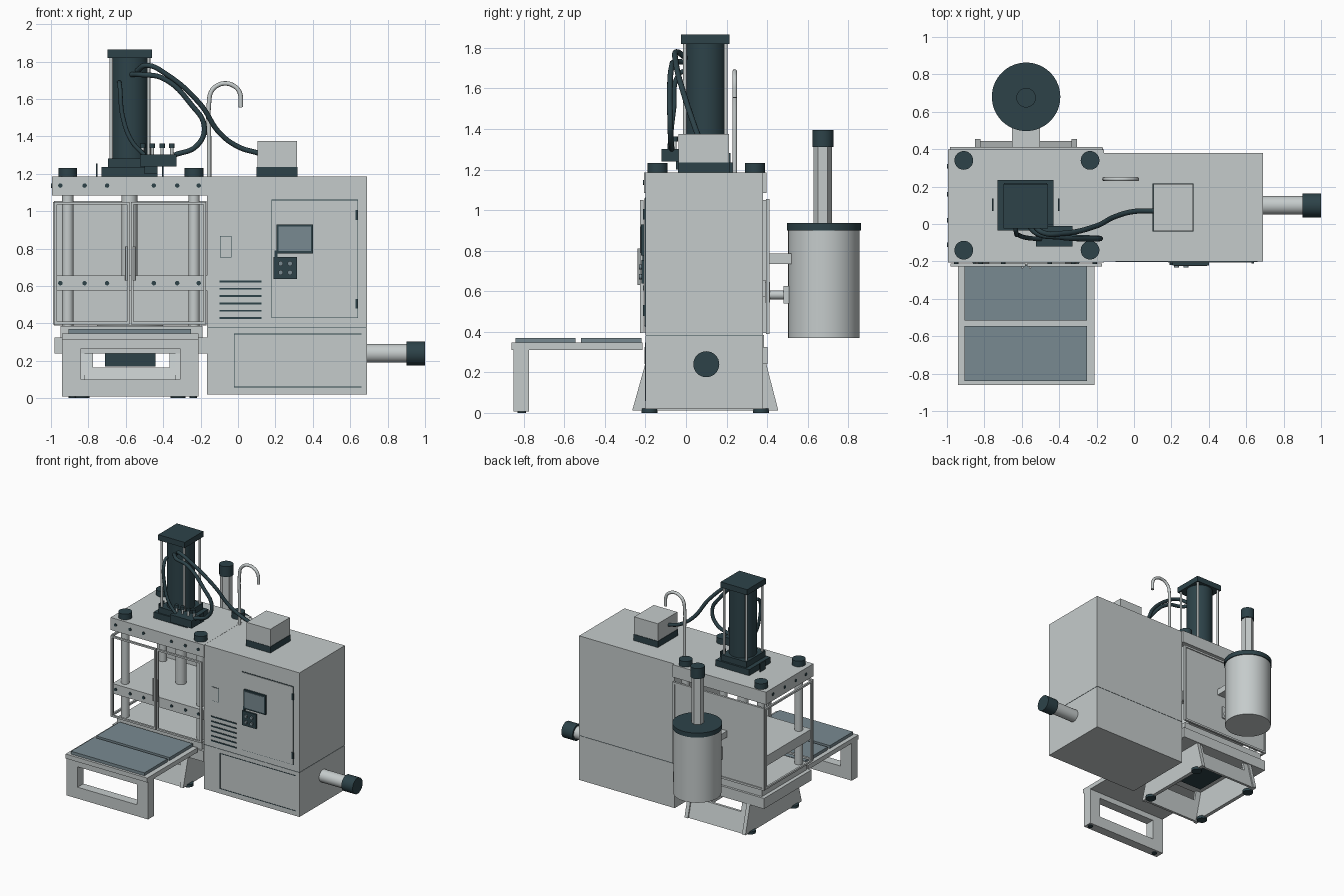
import bpy, bmesh, math
from mathutils import Vector


def mat(name, rgb):
    m = bpy.data.materials.new(name)
    m.diffuse_color = (*rgb, 1)
    return m


LIGHT = mat("light grey paint", (0.56, 0.60, 0.60))
DARK = mat("dark slate", (0.026, 0.055, 0.066))
BLUE = mat("blue grey plate", (0.19, 0.255, 0.285))


def finish(name, bm, m):
    bmesh.ops.recalc_face_normals(bm, faces=bm.faces)
    me = bpy.data.meshes.new(name)
    bm.to_mesh(me)
    bm.free()
    me.materials.append(m)
    ob = bpy.data.objects.new(name, me)
    bpy.context.collection.objects.link(ob)
    return ob


def add_box(bm, x0, x1, y0, y1, z0, z1):
    vs = bmesh.ops.create_cube(bm, size=1)["verts"]
    for v in vs:
        v.co = ((x0 + x1) / 2 + v.co.x * (x1 - x0), (y0 + y1) / 2 + v.co.y * (y1 - y0),
                (z0 + z1) / 2 + v.co.z * (z1 - z0))


def boxes(name, m, *bs):
    bm = bmesh.new()
    for b in bs:
        add_box(bm, *b)
    return finish(name, bm, m)


def rod(name, m, a, b, r, n=32):
    """Cylinder from point a to point b."""
    a, b = Vector(a), Vector(b)
    bm = bmesh.new()
    bmesh.ops.create_cone(bm, cap_ends=True, segments=n, radius1=r, radius2=r, depth=(b - a).length)
    q = (b - a).to_track_quat('Z', 'Y')
    for v in bm.verts:
        v.co = q @ v.co + (a + b) / 2
    for f in bm.faces:
        f.smooth = len(f.verts) == 4 and n > 8
    ob = finish(name, bm, m)
    if n > 8:
        for e in ob.data.edges:
            fs = [p for p in (ob.data.vertices[e.vertices[0]].co - ob.data.vertices[e.vertices[1]].co,)]
            e.use_edge_sharp = abs(fs[0].normalized().dot((b - a).normalized())) < 0.5
    return ob


def tube(name, m, pts, r):
    """Smooth bent pipe through points."""
    cu = bpy.data.curves.new(name, 'CURVE')
    cu.dimensions = '3D'
    cu.bevel_depth, cu.bevel_resolution, cu.resolution_u = r, 3, 8
    cu.use_fill_caps = True
    s = cu.splines.new('BEZIER')
    s.bezier_points.add(len(pts) - 1)
    for p, c in zip(s.bezier_points, pts):
        p.co = c
        p.handle_left_type = p.handle_right_type = 'AUTO'
    cu.materials.append(m)
    ob = bpy.data.objects.new(name, cu)
    bpy.context.collection.objects.link(ob)


def frame_y(name, m, x0, x1, z0, z1, y0, y1, w):
    """Rectangular frame facing the front."""
    return boxes(name, m, (x0, x0 + w, y0, y1, z0, z1), (x1 - w, x1, y0, y1, z0, z1),
                 (x0 + w, x1 - w, y0, y1, z0, z0 + w), (x0 + w, x1 - w, y0, y1, z1 - w, z1))


def prism_x(name, m, x0, x1, yz):
    """Side profile extruded along x."""
    bm = bmesh.new()
    f = bm.faces.new([bm.verts.new((x0, y, z)) for y, z in yz])
    g = bmesh.ops.extrude_face_region(bm, geom=[f])["geom"]
    for v in g:
        if isinstance(v, bmesh.types.BMVert):
            v.co.x = x1
    return finish(name, bm, m)


# Cabinet body, seams and front details
boxes("cabinet_upper", LIGHT, (-0.165, 0.69, -0.2, 0.38, 0.382, 1.185))
boxes("cabinet_lower", LIGHT, (-0.165, 0.69, -0.2, 0.38, 0.02, 0.378))
boxes("cabinet_seam", DARK, (-0.163, 0.688, -0.198, 0.378, 0.377, 0.383))
boxes("cabinet_door", LIGHT, (0.182, 0.638, -0.207, -0.2, 0.432, 1.058))
frame_y("door_gap", DARK, 0.178, 0.642, 0.428, 1.062, -0.203, -0.199, 0.005)
boxes("door_hinges", DARK, *[(0.627, 0.641, -0.212, -0.2, z - 0.026, z + 0.026) for z in (0.98, 0.505)])
boxes("screen_housing", DARK, (0.205, 0.4, -0.222, -0.205, 0.775, 0.93))
boxes("screen", BLUE, (0.216, 0.389, -0.225, -0.22, 0.788, 0.918))
boxes("button_panel", DARK, (0.19, 0.315, -0.22, -0.205, 0.638, 0.755), (0.195, 0.21, -0.215, -0.205, 0.755, 0.79))
for x in (0.228, 0.278):
    for z in (0.672, 0.72):
        rod("button", BLUE, (x, -0.218, z), (x, -0.232, z), 0.013, 16)
boxes("vent_slots", DARK, *[(-0.1, 0.125, -0.204, -0.199, 0.424 + i * 0.039, 0.434 + i * 0.039) for i in range(6)])
frame_y("latch_outline", DARK, -0.096, -0.034, 0.753, 0.867, -0.202, -0.199, 0.003)
boxes("latch_plate", LIGHT, (-0.093, -0.037, -0.204, -0.199, 0.756, 0.864))
boxes("lower_panel_lines", DARK, (-0.02, 0.66, -0.202, -0.199, 0.342, 0.347),
      (-0.02, 0.66, -0.202, -0.199, 0.058, 0.063), (-0.022, -0.018, -0.202, -0.199, 0.058, 0.347))

# Side motor
rod("motor_shaft_housing", LIGHT, (0.68, 0.1, 0.24), (0.905, 0.1, 0.24), 0.05)
rod("motor_end", DARK, (0.9, 0.1, 0.24), (1.0, 0.1, 0.24), 0.064)

# Press platens, columns, caps and bolts
boxes("top_platen", LIGHT, (-0.995, -0.16, -0.207, 0.398, 1.085, 1.186))
boxes("middle_platen", LIGHT, (-0.98, -0.166, -0.205, 0.393, 0.575, 0.655))
boxes("bottom_platen", LIGHT, (-0.98, -0.167, -0.205, 0.403, 0.24, 0.325))
boxes("bolster_plate", LIGHT, (-0.95, -0.19, -0.19, 0.385, 0.325, 0.385))
rod("ram", LIGHT, (-0.58, 0.1, 0.655), (-0.58, 0.1, 1.09), 0.042)
for x in (-0.91, -0.235):
    for y in (-0.14, 0.34):
        rod("column", LIGHT, (x, y, 0.38), (x, y, 1.09), 0.03)
        rod("column_cap", DARK, (x, y, 1.185), (x, y, 1.232), 0.05)
for x in (-0.95, -0.82, -0.7, -0.45, -0.325, -0.21):
    for y, z in ((-0.207, 1.137), (-0.205, 0.615)):
        rod("front_bolt", DARK, (x, y + 0.004, z), (x, y - 0.006, z), 0.012, 12)
for y in (-0.11, 0.02, 0.16, 0.31):
    rod("side_bolt", DARK, (-0.99, y, 1.137), (-1.0, y, 1.137), 0.012, 12)

# Guard doors, rear panel and side guard frame
for x0, x1, h in ((-0.982, -0.579, -0.597), (-0.573, -0.17, -0.555)):
    frame_y("guard_door", LIGHT, x0, x1, 0.395, 1.05, -0.226, -0.21, 0.014)
    rod("door_handle", LIGHT, (h, -0.232, 0.63), (h, -0.232, 0.81), 0.006, 12)
boxes("rear_panel", LIGHT, (-0.982, -0.17, 0.398, 0.404, 0.395, 1.05))
frame_y("rear_panel_frame", LIGHT, -0.985, -0.168, 0.39, 1.055, 0.395, 0.412, 0.016)
boxes("side_guard", LIGHT, (-0.99, -0.975, -0.205, -0.19, 0.395, 1.05), (-0.99, -0.975, 0.38, 0.395, 0.395, 1.05),
      (-0.99, -0.975, -0.19, 0.38, 0.395, 0.41), (-0.99, -0.975, -0.19, 0.38, 1.035, 1.05))

# Flared base with open middle, sump block and feet
for x in (-0.85, -0.335):
    prism_x("base_side", LIGHT, x, x + 0.03, [(-0.265, 0.012), (0.455, 0.012), (0.395, 0.245), (-0.2, 0.245)])
for y0, y1, t in ((-0.255, -0.215, 0.02), (0.445, 0.405, -0.02)):
    prism_x("base_end", LIGHT, -0.83, -0.325, [(y0, 0.012), (y0 + t, 0.012), (y1 + t, 0.165), (y1, 0.165)])
    for xa, xb in ((-0.83, -0.775), (-0.365, -0.325)):
        prism_x("base_post", LIGHT, xa, xb, [(y1, 0.165), (y1 + t, 0.165), (y1 + t * 2, 0.245), (y1 + t, 0.245)])
boxes("sump_block", DARK, (-0.71, -0.44, -0.05, 0.25, 0.17, 0.24))
for x in (-0.835, -0.32):
    for y in (-0.18, 0.37):
        rod("base_foot", DARK, (x, y, 0), (x, y, 0.022), 0.04, 20)

# Front loading table
boxes("table_top", LIGHT, (-0.94, -0.21, -0.86, -0.215, 0.31, 0.346))
boxes("table_plates", BLUE, (-0.905, -0.25, -0.84, -0.545, 0.345, 0.37), (-0.905, -0.25, -0.517, -0.22, 0.345, 0.37))
boxes("table_leg", LIGHT, (-0.94, -0.84, -0.85, -0.775, 0.008, 0.31), (-0.31, -0.21, -0.85, -0.775, 0.008, 0.31),
      (-0.84, -0.31, -0.85, -0.775, 0.008, 0.1), (-0.84, -0.31, -0.85, -0.775, 0.265, 0.31))
for x in (-0.885, -0.24):
    rod("table_foot", DARK, (x, -0.81, 0), (x, -0.81, 0.012), 0.02, 16)

# Main hydraulic cylinder
boxes("cylinder_base", DARK, (-0.73, -0.43, -0.035, 0.235, 1.185, 1.235), (-0.695, -0.465, -0.025, 0.22, 1.235, 1.282))
rod("cylinder_body", DARK, (-0.578, 0.097, 1.28), (-0.578, 0.097, 1.825), 0.102, 48)
boxes("cylinder_cap", DARK, (-0.697, -0.46, -0.024, 0.214, 1.82, 1.865))
for x in (-0.678, -0.478):
    for y in (-0.005, 0.196):
        rod("tie_rod", LIGHT, (x, y, 1.28), (x, y, 1.825), 0.009, 12)
boxes("lifting_tabs", DARK, (-0.76, -0.75, 0.07, 0.135, 1.185, 1.255), (-0.407, -0.397, 0.07, 0.135, 1.185, 1.255))

# Valve block and hoses
boxes("valve_block", DARK, (-0.525, -0.33, -0.12, -0.01, 1.24, 1.302), (-0.5, -0.43, -0.05, 0.0, 1.2, 1.25))
for i in range(4):
    x = -0.51 + i * 0.052
    rod("valve_stem", LIGHT, (x, -0.055, 1.3), (x, -0.055, 1.345), 0.009, 12)
    rod("valve_cap", DARK, (x, -0.055, 1.338), (x, -0.055, 1.362), 0.015, 12)
tube("long_hose", DARK, [(-0.54, 0.0, 1.75), (-0.49, -0.045, 1.78), (-0.38, -0.05, 1.73), (-0.2, -0.01, 1.57),
                         (-0.1, 0.04, 1.42), (0.0, 0.067, 1.345), (0.11, 0.07, 1.31)], 0.014)
tube("loop_hose", DARK, [(-0.57, 0.0, 1.73), (-0.52, -0.05, 1.73), (-0.4, -0.07, 1.71), (-0.25, -0.08, 1.57),
                         (-0.18, -0.078, 1.45), (-0.22, -0.075, 1.35), (-0.34, -0.07, 1.3)], 0.014)
tube("short_hose", DARK, [(-0.635, 0.0, 1.69), (-0.632, -0.035, 1.67), (-0.615, -0.06, 1.5), (-0.565, -0.075, 1.37),
                          (-0.5, -0.08, 1.3)], 0.012)

# Junction box and hook pipe on the roof
boxes("junction_base", DARK, (0.1, 0.318, -0.04, 0.217, 1.185, 1.235))
boxes("junction_box", LIGHT, (0.103, 0.315, -0.037, 0.213, 1.235, 1.375))
tube("hook_pipe", LIGHT, [(-0.155, 0.24, 1.185), (-0.155, 0.24, 1.4), (-0.155, 0.24, 1.58)]
     + [(-0.068 - 0.085 * math.cos(a), 0.24, 1.6 + 0.083 * math.sin(a)) for a in (0.5, 1.05, 1.57, 2.1, 2.65)]
     + [(0.016, 0.24, 1.555)], 0.012)

# Rear tank with pump neck, brackets and valve
rod("tank", LIGHT, (-0.577, 0.68, 0.37), (-0.577, 0.68, 0.902), 0.176, 64)
rod("tank_lid", DARK, (-0.577, 0.68, 0.9), (-0.577, 0.68, 0.937), 0.183, 64)
rod("pump_neck", LIGHT, (-0.577, 0.675, 0.935), (-0.577, 0.675, 1.315), 0.046, 6)
rod("pump_cap", DARK, (-0.577, 0.675, 1.31), (-0.577, 0.675, 1.395), 0.052)
boxes("tank_bracket", LIGHT, (-0.652, -0.503, 0.405, 0.53, 0.735, 0.785))
rod("valve_pipe", LIGHT, (-0.577, 0.4, 0.582), (-0.577, 0.53, 0.582), 0.022, 20)
boxes("valve_flange", LIGHT, (-0.617, -0.537, 0.48, 0.515, 0.54, 0.625), (-0.61, -0.545, 0.39, 0.415, 0.545, 0.645))
